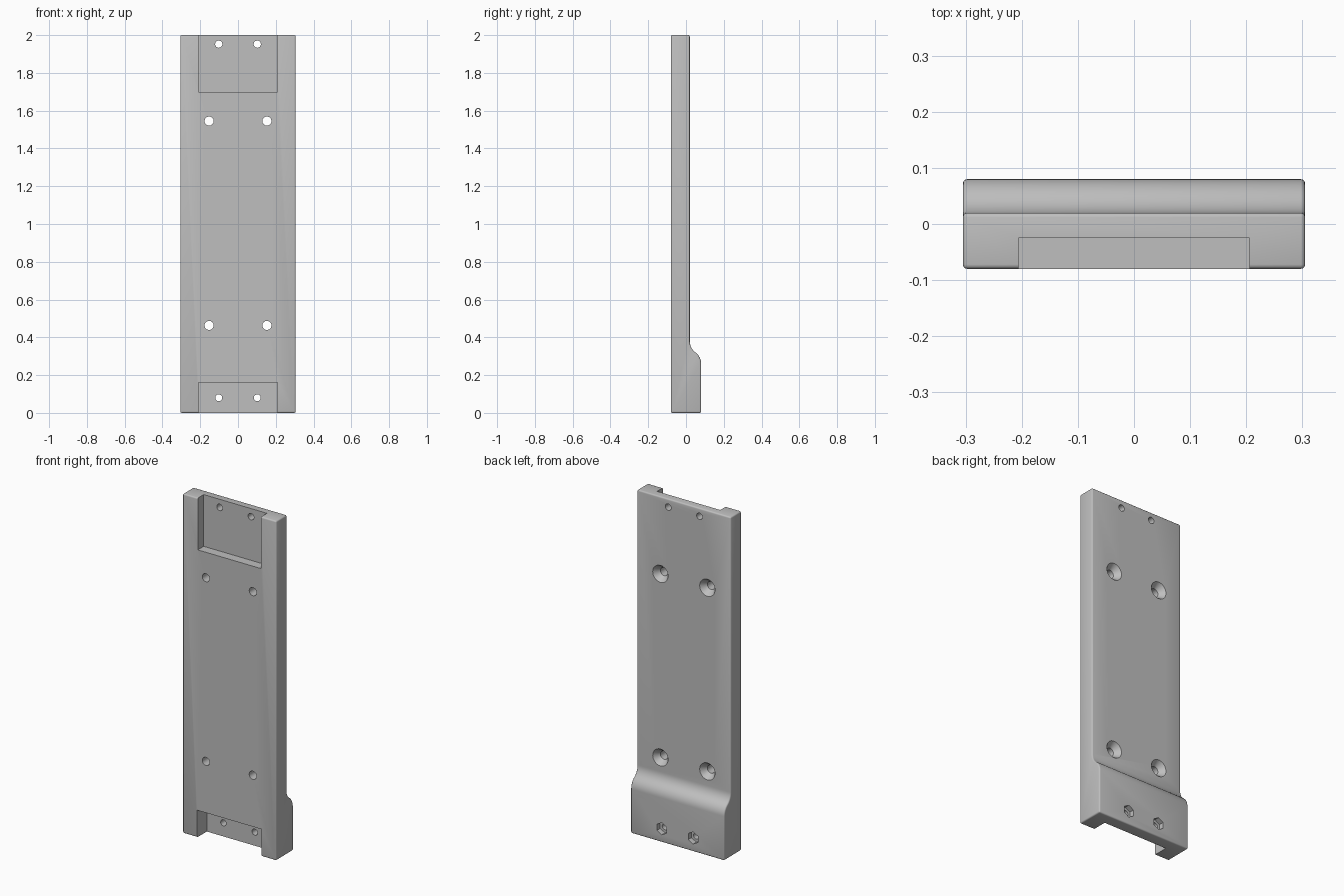
import bpy, bmesh, math
from mathutils import Matrix, Vector

cube = bpy.data.objects.get("Cube")
if cube:
    bpy.data.objects.remove(cube)

GREY = (0.52, 0.52, 0.52, 1)
mat = bpy.data.materials.new("plain grey")
mat.use_nodes = True
mat.diffuse_color = GREY
mat.node_tree.nodes["Principled BSDF"].inputs["Base Color"].default_value = GREY

HALF, FRONT, BACK, FOOT = 0.305, -0.08, 0.02, 0.08


def make_object(name, bm):
    bmesh.ops.recalc_face_normals(bm, faces=bm.faces)
    mesh = bpy.data.meshes.new(name)
    bm.to_mesh(mesh)
    bm.free()
    obj = bpy.data.objects.new(name, mesh)
    bpy.context.collection.objects.link(obj)
    mesh.materials.append(mat)
    return obj


def cutter(name, bm):
    obj = make_object(name, bm)
    obj.hide_render = True
    obj.hide_viewport = True
    return obj


def box(name, half, y0, y1, z0, z1):
    bm = bmesh.new()
    bmesh.ops.create_cube(bm, size=1)
    size, mid = (2 * half, y1 - y0, z1 - z0), (0, (y0 + y1) / 2, (z0 + z1) / 2)
    bmesh.ops.transform(bm, verts=bm.verts, matrix=Matrix.Translation(mid) @ Matrix.Diagonal((*size, 1)))
    return cutter(name, bm)


def drill(name, x, z, stations, sides=32):
    """Revolved cutter along y from (y, radius) stations."""
    bm = bmesh.new()
    rings = []
    for y, r in stations:
        angles = [2 * math.pi * i / sides for i in range(sides)]
        rings.append([bm.verts.new((x + r * math.sin(a), y, z + r * math.cos(a))) for a in angles])
    for a, b in zip(rings, rings[1:]):
        for i in range(sides):
            j = (i + 1) % sides
            bm.faces.new((a[i], a[j], b[j], b[i]))
    bm.faces.new(rings[0])
    bm.faces.new(rings[-1])
    return cutter(name, bm)


# Plate with thickened foot: side profile extruded across the width
profile = [(FRONT, 0), (FOOT, 0), (FOOT, 0.26)]
# Two arcs blend the foot into the plate
for i in range(1, 9):
    a = math.radians(55 * i / 8)
    profile.append((FOOT - 0.0704 * (1 - math.cos(a)), 0.26 + 0.0733 * math.sin(a)))
for i in range(7, -1, -1):
    a = math.radians(55 * i / 8)
    profile.append((BACK + 0.0704 * (1 - math.cos(a)), 0.38 - 0.0733 * math.sin(a)))
profile += [(BACK, 2), (FRONT, 2)]

bm = bmesh.new()
side = bm.faces.new([bm.verts.new((-HALF, y, z)) for y, z in profile])
ext = bmesh.ops.extrude_face_region(bm, geom=[side])
moved = [v for v in ext["geom"] if isinstance(v, bmesh.types.BMVert)]
bmesh.ops.translate(bm, verts=moved, vec=Vector((2 * HALF, 0, 0)))
plate = make_object("mounting_plate", bm)

# Rounded outer edges
bevel = plate.modifiers.new("rounded_edges", 'BEVEL')
bevel.width = 0.008
bevel.segments = 3
bevel.limit_method = 'ANGLE'
bevel.angle_limit = math.radians(40)

# Recesses in the front
cutters = [
    box("top_recess", 0.206, FRONT - 0.1, -0.025, 1.695, 2.1),
    box("bottom_recess", 0.21, FRONT - 0.1, 0.01, -0.1, 0.16),
]
# Mirrored pairs of screw holes
for tag, s in (("right", -1), ("left", 1)):
    cutters.append(drill(f"top_hole_{tag}", s * 0.102, 1.952, [(-0.2, 0.019), (0.2, 0.019)]))
    for level, z in (("upper", 1.545), ("lower", 0.463)):
        cutters.append(drill(f"{level}_countersink_{tag}", s * 0.153, z,
                             [(-0.2, 0.024), (-0.015, 0.024), (BACK, 0.05), (0.06, 0.08)]))
    cutters.append(drill(f"foot_hole_{tag}", s * 0.102, 0.08, [(-0.2, 0.018), (0.2, 0.018)]))
    cutters.append(drill(f"nut_pocket_{tag}", s * 0.102, 0.08, [(0.05, 0.036), (0.2, 0.036)], 6))

for c in cutters:
    cut = plate.modifiers.new(c.name, 'BOOLEAN')
    cut.operation = 'DIFFERENCE'
    cut.solver = 'EXACT'
    cut.object = c

# Bake the cuts, then drop the cutters
bpy.context.view_layer.update()
deps = bpy.context.evaluated_depsgraph_get()
baked = bpy.data.meshes.new_from_object(plate.evaluated_get(deps))
plate.modifiers.clear()
plate.data = baked
for c in cutters:
    bpy.data.objects.remove(c)

bpy.ops.object.select_all(action='DESELECT')
plate.select_set(True)
bpy.context.view_layer.objects.active = plate
bpy.ops.object.shade_smooth_by_angle(angle=math.radians(32))
